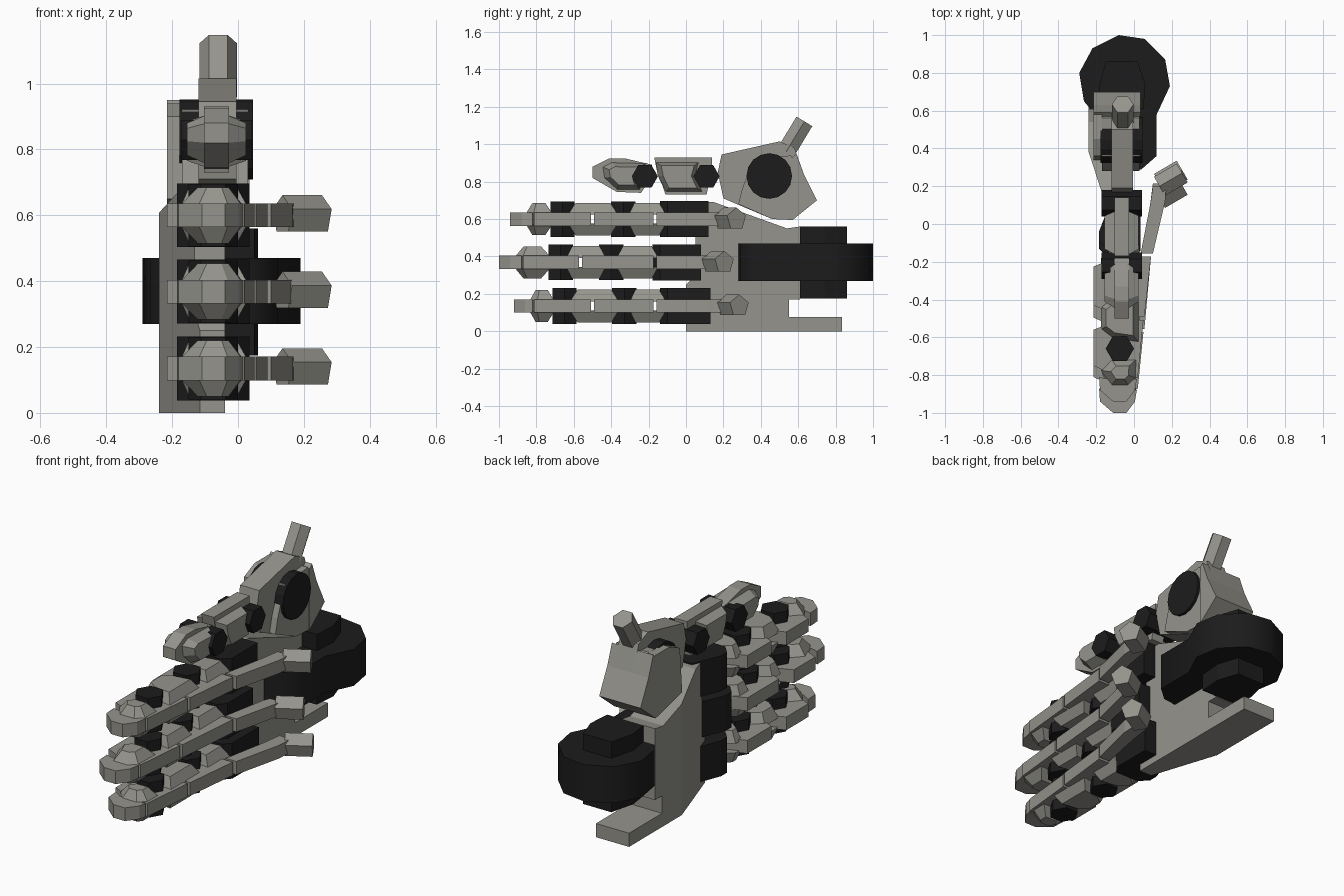
import bpy, bmesh, math
from mathutils import Vector, Quaternion

if "Cube" in bpy.data.objects:
    bpy.data.objects.remove(bpy.data.objects["Cube"])


def material(name, col):
    m = bpy.data.materials.new(name)
    m.diffuse_color = (*col, 1)
    m.use_nodes = True
    m.node_tree.nodes["Principled BSDF"].inputs["Base Color"].default_value = m.diffuse_color
    return m


GREY = material("warm grey shell", (0.30, 0.295, 0.265))
BLACK = material("black joints", (0.0115, 0.0115, 0.0115))


def finish(bm, name, mat):
    bmesh.ops.recalc_face_normals(bm, faces=bm.faces)
    me = bpy.data.meshes.new(name)
    bm.to_mesh(me)
    bm.free()
    me.materials.append(mat)
    ob = bpy.data.objects.new(name, me)
    bpy.context.collection.objects.link(ob)
    return ob


def prism(name, pts, axis, lo, hi, mat, taper=1.0, cut=None):
    """Extrude a profile along z (points are x,y) or x (points are y,z); taper shrinks the hi end."""
    bm = bmesh.new()
    n = len(pts)
    ca = sum(p[0] for p in pts) / n
    cb = sum(p[1] for p in pts) / n
    rings = []
    for h, s in ((lo, 1.0), (hi, taper)):
        ring = []
        for a, b in pts:
            a, b = ca + (a - ca) * s, cb + (b - cb) * s
            ring.append(bm.verts.new((a, b, h) if axis == 'z' else (h, a, b)))
        rings.append(ring)
        bm.faces.new(ring)
    for i in range(n):
        j = (i + 1) % n
        bm.faces.new((rings[0][i], rings[0][j], rings[1][j], rings[1][i]))
    if cut:
        bmesh.ops.bisect_plane(bm, geom=bm.verts[:] + bm.edges[:] + bm.faces[:],
                               plane_co=cut[0], plane_no=cut[1], clear_outer=True)
        bmesh.ops.holes_fill(bm, edges=[e for e in bm.edges if e.is_boundary], sides=0)
    return finish(bm, name, mat)


def tube(name, p0, p1, r, n, mat, roll=0.0):
    """Straight n-sided bar between two points."""
    p0, p1 = Vector(p0), Vector(p1)
    bm = bmesh.new()
    bmesh.ops.create_cone(bm, cap_ends=True, segments=n, radius1=r, radius2=r, depth=(p1 - p0).length)
    ob = finish(bm, name, mat)
    ob.rotation_euler = ((p1 - p0).to_track_quat('Z', 'Y') @ Quaternion((0, 0, 1), roll)).to_euler()
    ob.location = (p0 + p1) / 2
    return ob


def polygon(a, b, r, n):
    return [(a + r * math.cos(2 * math.pi * i / n), b + r * math.sin(2 * math.pi * i / n)) for i in range(n)]


def side_plates(name, pts, axis, mid, inner, outer, taper):
    for s in (-1, 1):
        prism(name, pts, axis, mid + s * inner, mid + s * outer, GREY, taper)


# palm plate with slanted outer face and a foot at the heel
prism("palm_plate", [(0, 0), (0.835, 0), (0.835, 0.075), (0.55, 0.075), (0.55, 0.17), (0.61, 0.17),
                     (0.61, 0.56), (0.54, 0.55), (0.15, 0.69), (0.05, 0.69), (0.05, 0.3), (0, 0.25)],
      'x', -0.24, -0.04, GREY, cut=((-0.115, 0, 0), (-0.38, -0.125, 0)))

# wrist drum (smooth around) and its hub
drum = prism("wrist_drum", [(-0.08, 1.0), (0.055, 0.98), (0.165, 0.87), (0.19, 0.73), (0.12, 0.58),
                            (0.12, 0.36), (0.04, 0.29), (-0.04, 0.28), (-0.16, 0.45), (-0.24, 0.62),
                            (-0.265, 0.65), (-0.29, 0.8), (-0.22, 0.93)], 'z', 0.27, 0.47, BLACK)
drum.data.shade_smooth()
drum.data.set_sharp_from_angle(angle=math.radians(50))
prism("wrist_hub", [(-0.15, 0.86), (0.02, 0.86), (0.06, 0.74), (0.05, 0.61), (-0.17, 0.61), (-0.185, 0.72)],
      'z', 0.175, 0.56, BLACK)


def finger(z, tip, gaps, joints, knuckle, cap_y):
    g1, g2, g3 = gaps
    e = 0.008
    h = 0.036

    # centre strip: rounded tip, two middle links and a rear rail
    prism("finger_tip", [(-0.11, tip), (-0.04, tip), (0.005, tip + 0.06), (0.015, g1), (-0.14, g1),
                         (-0.185, tip + 0.13), (-0.18, tip + 0.06)], 'z', z - h, z + h, GREY)
    for ya, yb, xa, xb in ((g1, g2, 0.02, 0.05), (g2, g3, 0.055, 0.09)):
        prism("finger_link", [(xa, ya + e), (xb, yb - e), (-0.08, yb - e), (-0.215, yb - 0.06),
                              (-0.215, ya + 0.07), (-0.08, ya + e)], 'z', z - h, z + h, GREY)
    prism("rear_rail", [(0.1, g3 + e), (0.165, 0.12), (0.17, cap_y - 0.03), (0.10, cap_y - 0.03),
                        (0.085, 0.1), (0.035, g3 + e)], 'z', z - h, z + h, GREY)
    tube("rail_cap", (0.135, cap_y - 0.03, z), (0.255, cap_y + 0.04, z), 0.061, 5, GREY)

    # black joints and knuckle
    for y in joints:
        prism("finger_joint", polygon(-0.075, y, 0.075, 6), 'z', z - 0.095, z + 0.095, BLACK)
    k0, k1 = knuckle
    prism("knuckle_block", [(-0.185, k0 + 0.05), (-0.14, k0), (0.0, k0), (0.035, k0 + 0.04),
                            (0.035, k1), (-0.12, k1), (-0.185, k0 + 0.1)], 'z', z - 0.097, z + 0.097, BLACK)

    # chamfered grey side plates between the joints
    ya = tip + 0.085
    yb = joints[0] - 0.055
    side_plates("tip_side", [(-0.12, ya), (-0.03, ya), (0.012, ya + 0.04), (0.015, yb), (-0.12, yb),
                             (-0.175, yb - 0.06)], 'z', z, 0.03, 0.085, 0.5)
    for ya, yb in ((joints[0], joints[1]), (joints[1], k0 - 0.05)):
        ya += 0.05
        yb -= 0.05 if yb == joints[1] else -0.06
        side_plates("finger_side", [(0.03, ya - 0.02), (0.03, yb + 0.02), (-0.11, yb), (-0.175, yb - 0.05),
                                    (-0.175, ya + 0.05), (-0.11, ya)], 'z', z, 0.025, 0.087, 0.7)


# three fingers
finger(0.135, -0.92, (-0.82, -0.50, -0.165), (-0.65, -0.33), (-0.14, 0.13), 0.245)
finger(0.368, -1.00, (-0.88, -0.565, -0.165), (-0.67, -0.40), (-0.18, 0.08), 0.165)
finger(0.60, -0.94, (-0.82, -0.50, -0.165), (-0.66, -0.335), (-0.14, 0.12), 0.23)

# thumb links: same build turned so that the rail is on top
XM = -0.065
prism("thumb_tip", [(-0.5, 0.88), (-0.41, 0.925), (-0.33, 0.925), (-0.18, 0.89), (-0.2, 0.8), (-0.24, 0.74),
                    (-0.37, 0.745), (-0.5, 0.82)], 'x', XM - 0.038, XM + 0.038, GREY)
prism("thumb_link", [(-0.17, 0.93), (0.14, 0.93), (0.14, 0.88), (0.11, 0.73), (-0.11, 0.73), (-0.16, 0.88)],
      'x', XM - 0.038, XM + 0.038, GREY)
side_plates("thumb_tip_side", [(-0.45, 0.88), (-0.4, 0.905), (-0.21, 0.9), (-0.26, 0.82), (-0.24, 0.755),
                               (-0.37, 0.755), (-0.44, 0.82)], 'x', XM, 0.03, 0.09, 0.65)
side_plates("thumb_link_side", [(-0.165, 0.905), (0.07, 0.905), (0.05, 0.83), (0.09, 0.745), (-0.11, 0.745),
                                (-0.15, 0.83)], 'x', XM, 0.03, 0.09, 0.75)
for y in (-0.22, 0.11):
    prism("thumb_joint", polygon(y, 0.828, 0.07, 6), 'x', -0.172, 0.042, BLACK)

# thumb base: central ridge, lower body, heel, outer plate, side disc and peg
prism("thumb_base_ridge", [(0.17, 0.85), (0.19, 0.945), (0.5, 1.015), (0.58, 0.98), (0.63, 0.84), (0.7, 0.7),
                           (0.57, 0.595), (0.46, 0.6), (0.2, 0.71)], 'x', -0.12, -0.005, GREY)
prism("thumb_base_body", [(0.3, 0.76), (0.36, 0.92), (0.56, 0.94), (0.63, 0.84), (0.7, 0.7), (0.57, 0.595),
                          (0.46, 0.6), (0.28, 0.68)], 'x', -0.17, 0.03, GREY)
prism("thumb_base_heel", [(0.57, 0.595), (0.7, 0.7), (0.63, 0.84), (0.59, 0.95), (0.57, 0.93)],
      'x', -0.215, 0.035, GREY)
prism("thumb_base_plate", [(0.34, 0.65), (0.36, 0.9), (0.45, 0.94), (0.58, 0.94), (0.63, 0.84), (0.7, 0.7),
                           (0.57, 0.595)], 'x', -0.215, -0.17, GREY)
prism("thumb_disc", polygon(0.445, 0.83, 0.122, 16), 'x', -0.178, 0.045, BLACK)
tube("thumb_peg", (-0.06, 0.535, 0.96), (-0.06, 0.633, 1.122), 0.057, 6, GREY, math.radians(30))
